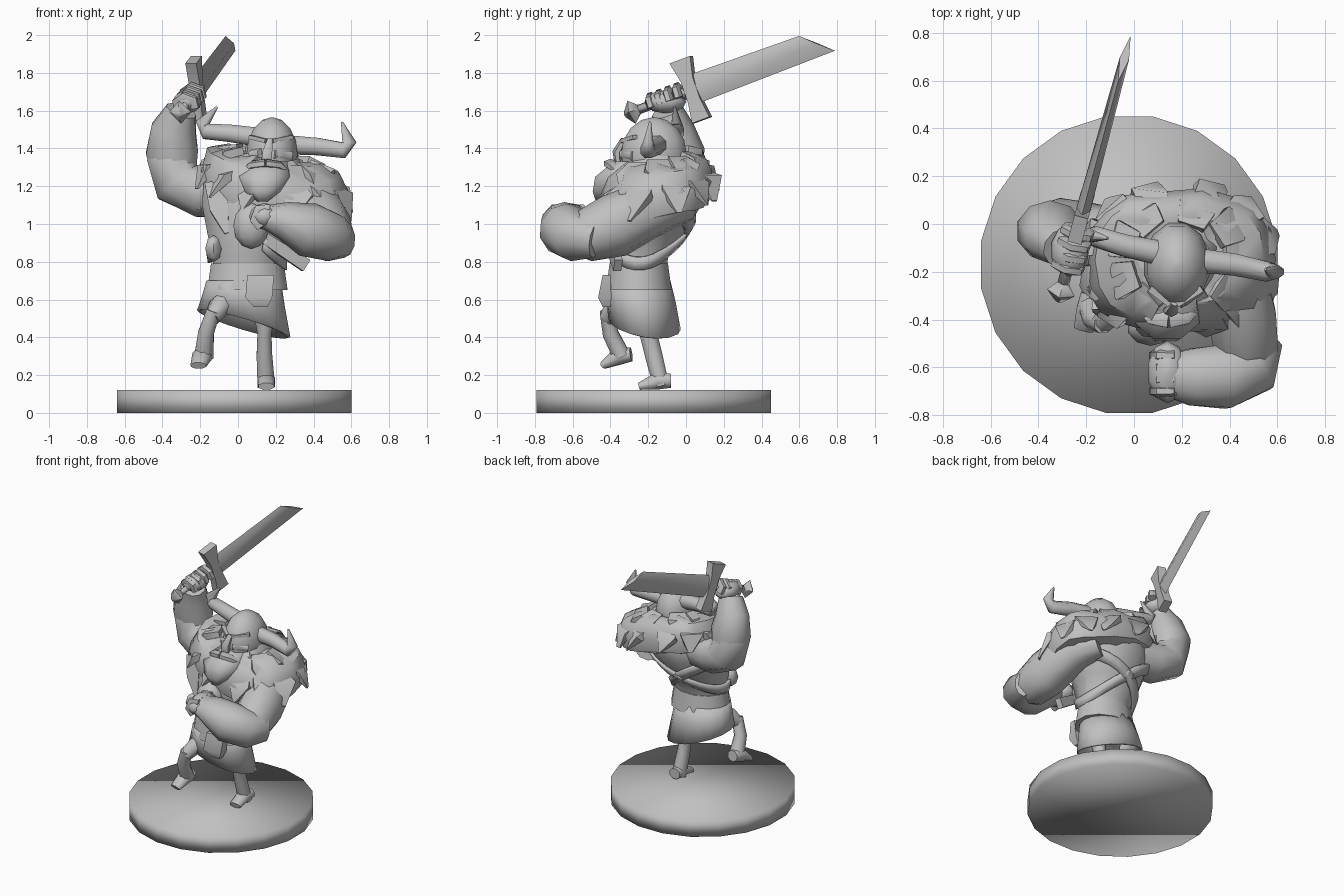
import bpy
import math
import random
from mathutils import Vector, Matrix

random.seed(4)
Y, Z = Vector((0, 1, 0)), Vector((0, 0, 1))

default_cube = bpy.data.objects.get("Cube")
if default_cube:
    bpy.data.objects.remove(default_cube, do_unlink=True)

# One plain grey for the whole figure
STONE = (0.53, 0.53, 0.53, 1)
stone = bpy.data.materials.new("stone grey")
stone.use_nodes = True
stone.diffuse_color = STONE
shader = next(n for n in stone.node_tree.nodes if n.type == 'BSDF_PRINCIPLED')
shader.inputs["Base Color"].default_value = STONE


def build(name, verts, faces, matrix=None, sharp=60, thick=0):
    mesh = bpy.data.meshes.new(name)
    mesh.from_pydata([matrix @ Vector(v) if matrix else v for v in verts], [], faces)
    mesh.materials.append(stone)
    obj = bpy.data.objects.new(name, mesh)
    bpy.context.collection.objects.link(obj)
    bpy.ops.object.select_all(action='DESELECT')
    obj.select_set(True)
    bpy.context.view_layer.objects.active = obj
    bpy.ops.object.mode_set(mode='EDIT')
    bpy.ops.mesh.select_all(action='SELECT')
    bpy.ops.mesh.normals_make_consistent(inside=False)
    bpy.ops.object.mode_set(mode='OBJECT')
    bpy.ops.object.shade_smooth_by_angle(angle=math.radians(sharp))
    if thick:
        shell = obj.modifiers.new("thickness", 'SOLIDIFY')
        shell.thickness, shell.offset = thick, 0
    return obj


def skin(name, rings, cap=True, closed=True, **options):
    """Join equal rings of points into one surface."""
    n = len(rings[0])
    verts = [p for ring in rings for p in ring]
    faces = []
    for r in range(len(rings) - 1):
        for i in range(n if closed else n - 1):
            j = (i + 1) % n
            faces.append((r * n + i, r * n + j, r * n + n + j, r * n + n + i))
    if cap:
        faces += [tuple(range(n)), tuple(range(len(verts) - n, len(verts)))]
    return build(name, verts, faces, **options)


def tube(name, path, sides=8, ref=Z, level=False, **options):
    """Loft ovals along (x, y, z, width, height); level keeps them horizontal."""
    centres = [Vector(p[:3]) for p in path]
    rings = []
    for i, p in enumerate(path):
        along = Z if level else (centres[min(i + 1, len(path) - 1)] - centres[max(i - 1, 0)]).normalized()
        side = (Y if level else ref).cross(along).normalized()
        up = along.cross(side)
        turns = [math.tau * (k + 0.5) / sides for k in range(sides)]
        rings.append([centres[i] + side * math.cos(t) * p[3] + up * math.sin(t) * p[4] for t in turns])
    return skin(name, rings, **options)


def dome(name, centre, size, rows=6, sides=10):
    """Low-poly ellipsoid."""
    c = Vector(centre)
    path = []
    for k in range(rows + 1):
        a = math.pi * (k / rows - 0.5)
        w = max(math.cos(a), 0.05)
        path.append((c.x, c.y, c.z + size[2] * math.sin(a), size[0] * w, size[1] * w))
    return tube(name, path, sides, level=True)


# Round display stand
tube("base", [(-0.02, -0.17, 0, 0.628, 0.628), (-0.02, -0.17, 0.12, 0.628, 0.628)], 20, level=True, sharp=100)

# Torso
TORSO = [(0.05, -0.25, 0.74, 0.19, 0.15), (0.05, -0.25, 0.82, 0.19, 0.16),
         (0.06, -0.22, 0.95, 0.23, 0.22), (0.09, -0.17, 1.1, 0.29, 0.26),
         (0.1, -0.15, 1.24, 0.29, 0.26), (0.15, -0.15, 1.36, 0.17, 0.17)]
tube("torso", TORSO, 12, level=True)
tube("chest_flap", [(-0.06, -0.4, 0.95, 0.015, 0.015), (-0.1, -0.37, 1.08, 0.07, 0.03),
                    (-0.12, -0.33, 1.22, 0.08, 0.04)], 4, ref=Y)


def girth(z):
    """Torso oval at a height."""
    for low, high in zip(TORSO, TORSO[1:]):
        if z <= high[2]:
            f = (z - low[2]) / (high[2] - low[2])
            return [a + (b - a) * f for a, b in zip(low, high)]
    return TORSO[-1]


# Straps crossing on the back
def strap(name, lean, start, end, steps=16):
    rings = []
    for edge in (-0.035, 0.035):
        ring = []
        for k in range(steps + 1):
            t = start + (end - start) * k / steps
            z = 0.95 + lean * math.cos(t) + edge
            cx, cy, _, rx, ry = girth(z)
            ring.append((cx + (rx + 0.01) * math.cos(t), cy + (ry + 0.01) * math.sin(t), z))
        rings.append(ring)
    skin(name, rings, cap=False, closed=False, thick=0.02, sharp=30)


strap("shoulder_strap", -0.16, -1.2, math.pi)
strap("back_strap", 0.12, 0, math.pi + 0.7)
tube("scabbard", [(0.1, -0.42, 0.95, 0.03, 0.04), (0.36, -0.36, 0.78, 0.03, 0.05)], 4)
dome("braid_end", (0.07, -0.43, 0.99), (0.1, 0.08, 0.12))
dome("hip_pouch", (-0.13, -0.34, 0.87), (0.05, 0.06, 0.07), 4, 6)

# Belt, buckle pouch and skirt with a slanting hem
tube("belt", [(0.05, -0.25, 0.65, 0.22, 0.18), (0.05, -0.25, 0.79, 0.2, 0.16)], 12, level=True)
tube("front_pouch", [(0.12, -0.42, 0.56, 0.05, 0.03), (0.11, -0.43, 0.61, 0.1, 0.05),
                     (0.12, -0.42, 0.73, 0.1, 0.03)], 4, level=True)
skirt_rings = []
for rx, ry, drop in ((0.19, 0.16, 0), (0.21, 0.175, 0.45), (0.24, 0.185, 1)):
    ring = []
    for k in range(16):
        t = math.tau * k / 16
        hem = 0.47 - 0.07 * math.cos(t) - 0.03 * math.sin(t)
        ring.append((0.03 + rx * math.cos(t), -0.25 + 0.03 * drop + ry * math.sin(t), 0.7 + (hem - 0.7) * drop))
    skirt_rings.append(ring)
skin("skirt", skirt_rings, cap=False, thick=0.015)

# Standing left leg and raised right leg
tube("left_leg", [(0.14, -0.22, 0.62, 0.08, 0.08), (0.14, -0.2, 0.42, 0.04, 0.05),
                  (0.14, -0.17, 0.3, 0.045, 0.05), (0.15, -0.13, 0.14, 0.05, 0.045)], ref=Y)
tube("left_foot", [(0.15, -0.08, 0.17, 0.045, 0.04), (0.15, -0.15, 0.17, 0.05, 0.05),
                   (0.15, -0.25, 0.14, 0.045, 0.02)])
tube("right_thigh", [(0, -0.25, 0.62, 0.08, 0.08), (-0.1, -0.37, 0.56, 0.06, 0.06),
                     (-0.14, -0.42, 0.5, 0.045, 0.045)], ref=Y)
tube("right_shin", [(-0.13, -0.42, 0.54, 0.04, 0.04), (-0.17, -0.4, 0.42, 0.045, 0.045),
                    (-0.18, -0.34, 0.3, 0.055, 0.05)], ref=Y)
tube("right_foot", [(-0.18, -0.29, 0.31, 0.045, 0.04), (-0.19, -0.36, 0.3, 0.055, 0.05),
                    (-0.21, -0.44, 0.25, 0.045, 0.02)])

# Left arm folded across the front
tube("left_upper_arm", [(0.31, 0, 1.13, 0.1, 0.12), (0.4, -0.15, 1.1, 0.14, 0.15),
                        (0.45, -0.38, 0.99, 0.15, 0.17), (0.47, -0.53, 0.94, 0.14, 0.14),
                        (0.47, -0.65, 0.93, 0.07, 0.07)], 10)
tube("left_forearm", [(0.57, -0.48, 0.91, 0.06, 0.09), (0.5, -0.59, 0.93, 0.13, 0.13),
                      (0.37, -0.64, 0.97, 0.14, 0.145), (0.24, -0.64, 1.02, 0.125, 0.1),
                      (0.13, -0.63, 1.04, 0.09, 0.06)], 10)
dome("left_fist", (0.14, -0.62, 1.04), (0.085, 0.13, 0.07))
for k in range(4):
    y = -0.55 - 0.05 * k
    tube("left_finger", [(0.17, y, 1.08, 0.028, 0.02), (0.11, y, 1.075, 0.032, 0.025),
                         (0.09, y, 1.02, 0.032, 0.025), (0.12, y, 0.98, 0.025, 0.02)], 6, ref=Y)

# Right arm raised overhead
tube("right_upper_arm", [(-0.05, -0.08, 1.18, 0.15, 0.14), (-0.2, -0.06, 1.17, 0.14, 0.15),
                         (-0.32, -0.03, 1.22, 0.14, 0.14), (-0.36, -0.03, 1.36, 0.13, 0.12),
                         (-0.36, -0.03, 1.44, 0.09, 0.09)], 10, ref=Y)
tube("right_forearm", [(-0.32, -0.02, 1.22, 0.1, 0.1), (-0.35, -0.03, 1.38, 0.145, 0.13),
                       (-0.34, -0.06, 1.5, 0.125, 0.105), (-0.3, -0.1, 1.6, 0.085, 0.085)], 10, ref=Y)

# Sword frame: first axis along the blade, third across its width
along = Vector((0.19, 0.7, 0.26)).normalized()
side = Z.cross(along).normalized()
sword = Matrix((along, side, along.cross(side))).transposed().to_4x4()
sword.translation = (-0.22, 0.03, 1.71)


def diamond(s, thick, wide, slant=0):
    return [(s - slant, 0, wide), (s, thick, 0), (s + slant, 0, -wide), (s, -thick, 0)]


skin("sword_blade", [diamond(0, 0.03, 0.08), diamond(0.73, 0.02, 0.07, 0.08)], matrix=sword)
guard_rings = []
for h, deep in ((-0.17, 0.05), (-0.06, 0.035), (0.06, 0.035), (0.17, 0.06)):
    guard_rings.append([(a * deep, b * 0.03, h) for a, b in ((1, 1), (1, -1), (-1, -1), (-1, 1))])
skin("sword_guard", guard_rings, matrix=sword)
skin("sword_grip", [diamond(-0.34, 0.025, 0.025), diamond(0, 0.025, 0.025)], matrix=sword, sharp=95)
skin("sword_pommel", [diamond(-0.39, 0.015, 0.015), diamond(-0.35, 0.06, 0.065), diamond(-0.3, 0.02, 0.02)],
     matrix=sword)

# Right fist wrapped on the grip
dome("right_fist", sword @ Vector((-0.16, 0.01, -0.01)), (0.08, 0.11, 0.06))
for k in range(4):
    s = -0.07 - 0.052 * k
    curl = []
    for a in (-0.5, 0.6, 1.7, 2.8, 3.9):
        p = sword @ Vector((s, -0.05 * math.cos(a), 0.04 * math.sin(a)))
        curl.append((p.x, p.y, p.z, 0.03, 0.025))
    tube("right_finger", curl, 6, ref=along)


# Fur mantle: squarish jagged collar tilted to the lowered arm
def mantle_point(t, reach, z):
    c, s = (math.copysign(abs(v) ** 0.8, v) for v in (math.cos(t), math.sin(t)))
    x, y = 0.4 * reach * c, 0.3 * reach * s
    return Vector((0.19 + x, -0.15 + y, z - 0.2 * x + 0.1 * y - 0.2 * max(0, -y - 0.05)))


collar_rings = []
for reach, z in ((0.3, 1.33), (0.6, 1.36), (0.86, 1.32), (0.99, 1.22), (0.9, 1.1), (0.55, 1.09)):
    ring = []
    for k in range(18):
        jag = random.uniform(-0.05, 0.05) if k % 2 else 0.02
        ring.append(mantle_point(math.tau * k / 18, reach + jag, z + jag * 0.6))
    collar_rings.append(ring)
skin("fur_mantle", collar_rings, sharp=45)
for row, (reach, z, count) in enumerate(((0.62, 1.36, 9), (0.86, 1.27, 12))):
    for k in range(count):
        t = math.tau * (k + row / 2) / count
        root = mantle_point(t, reach - 0.15, z)
        mid = mantle_point(t, reach + 0.07, z - 0.03)
        tip = mantle_point(t + random.uniform(-0.15, 0.15), reach + 0.2, z - 0.14)
        tube("fur_tuft", [(*root, 0.08, 0.03), (*mid, 0.11, 0.035), (*tip, 0.02, 0.006)], 4)

# Head and helmet
dome("helmet", (0.18, -0.17, 1.37), (0.14, 0.18, 0.195), 8, 12)
tube("nose", [(0.17, -0.33, 1.45, 0.015, 0.015), (0.155, -0.365, 1.38, 0.03, 0.025),
              (0.15, -0.36, 1.33, 0.03, 0.02)], 6, ref=Y)
for name, sign in (("right", -1), ("left", 1)):
    tube(name + "_brow", [(0.165 + sign * 0.015, -0.335, 1.44, 0.02, 0.015),
                          (0.175 + sign * 0.11, -0.27, 1.46, 0.02, 0.015)], 4)
    tube(name + "_cheek", [(0.155 + sign * 0.03, -0.33, 1.37, 0.03, 0.03),
                           (0.175 + sign * 0.1, -0.27, 1.36, 0.03, 0.035)], 6)
    tube(name + "_moustache", [(0.145, -0.4, 1.32, 0.04, 0.025),
                               (0.145 + sign * 0.07, -0.39, 1.31, 0.035, 0.025),
                               (0.145 + sign * 0.14, -0.34, 1.26, 0.008, 0.008)], 6)
tube("beard", [(0.13, -0.45, 1.12, 0.03, 0.03), (0.13, -0.42, 1.17, 0.1, 0.08),
               (0.14, -0.37, 1.25, 0.145, 0.12), (0.15, -0.3, 1.33, 0.12, 0.09)], 8, level=True)

# Horns with upturned tips
tube("left_horn", [(0.25, -0.15, 1.42, 0.055, 0.055), (0.42, -0.17, 1.41, 0.05, 0.05),
                   (0.56, -0.2, 1.39, 0.045, 0.045), (0.59, -0.2, 1.43, 0.04, 0.03),
                   (0.55, -0.19, 1.54, 0.006, 0.006)], ref=Y)
tube("right_horn", [(0.1, -0.12, 1.46, 0.055, 0.055), (-0.04, -0.09, 1.48, 0.05, 0.05),
                    (-0.17, -0.05, 1.49, 0.045, 0.045), (-0.19, -0.05, 1.53, 0.04, 0.03),
                    (-0.11, -0.06, 1.62, 0.006, 0.006)], ref=Y)
